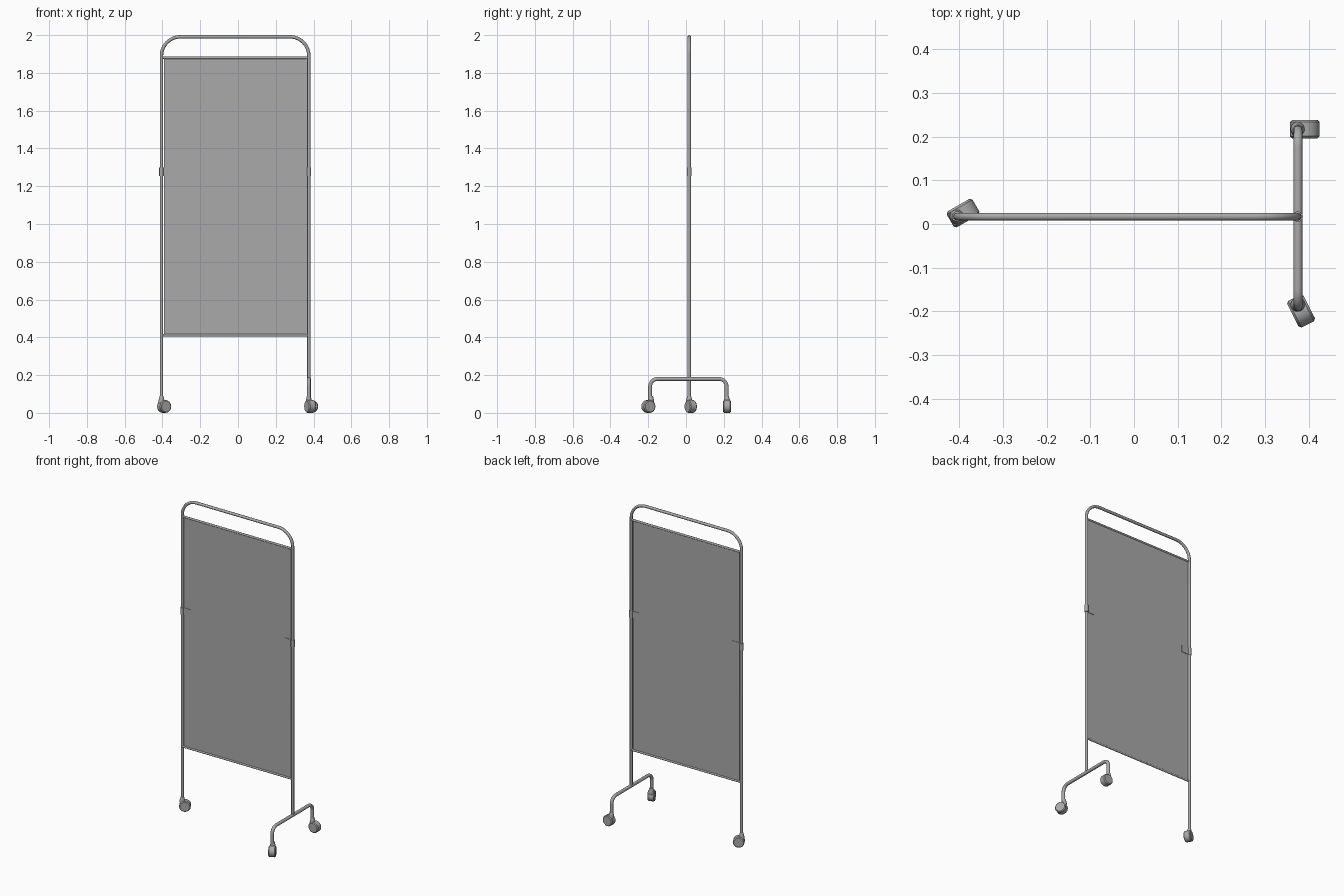
import bpy, bmesh, math
from mathutils import Vector, Matrix

cube = bpy.data.objects.get("Cube")
if cube:
    bpy.data.objects.remove(cube, do_unlink=True)


def make_material(name, value):
    m = bpy.data.materials.new(name)
    m.use_nodes = True
    colour = (value, value, value, 1)
    m.diffuse_color = colour
    m.node_tree.nodes["Principled BSDF"].inputs["Base Color"].default_value = colour
    return m


GREY = make_material("plain grey", 0.4)
Y = 0.017             # plane of the screen
LEFT, RIGHT = -0.405, 0.375


def finish(obj, angle=40):
    obj.data.materials.clear()
    obj.data.materials.append(GREY)
    bpy.ops.object.select_all(action='DESELECT')
    obj.select_set(True)
    bpy.context.view_layer.objects.active = obj
    bpy.ops.object.shade_smooth_by_angle(angle=math.radians(angle))
    return obj


def from_bmesh(name, bm):
    bmesh.ops.recalc_face_normals(bm, faces=bm.faces)
    mesh = bpy.data.meshes.new(name)
    bm.to_mesh(mesh)
    bm.free()
    obj = bpy.data.objects.new(name, mesh)
    bpy.context.collection.objects.link(obj)
    return finish(obj)


def rounded(points, radius, steps=10):
    """Replace the right-angled corners of a path by arcs."""
    pts = [Vector(p) for p in points]
    path = [pts[0]]
    for a, b, c in zip(pts, pts[1:], pts[2:]):
        u, v = (a - b).normalized(), (c - b).normalized()
        centre = b + (u + v) * radius
        for i in range(steps + 1):
            t = math.pi / 2 * i / steps
            path.append(centre - v * radius * math.cos(t) - u * radius * math.sin(t))
    return path + [pts[-1]]


def tube(name, path, radius):
    curve = bpy.data.curves.new(name + "_path", 'CURVE')
    curve.dimensions = '3D'
    curve.bevel_depth = radius
    curve.bevel_resolution = 3
    curve.use_fill_caps = True
    spline = curve.splines.new('POLY')
    spline.points.add(len(path) - 1)
    for point, co in zip(spline.points, path):
        point.co = (*co, 1)
    obj = bpy.data.objects.new(name, curve)
    bpy.context.collection.objects.link(obj)
    bpy.ops.object.select_all(action='DESELECT')
    obj.select_set(True)
    bpy.context.view_layer.objects.active = obj
    bpy.ops.object.convert(target='MESH')
    return finish(bpy.context.object)


def box(name, centre, size):
    bm = bmesh.new()
    bmesh.ops.create_cube(bm, size=1, matrix=Matrix.LocRotScale(Vector(centre), None, Vector(size)))
    return from_bmesh(name, bm)


def lathe(bm, profile, matrix, segments=16):
    """Closed turned solid from (radius, height) pairs about local z."""
    rings = []
    for r, h in profile:
        rings.append([bm.verts.new(matrix @ Vector((r * math.cos(a), r * math.sin(a), h)))
                      for a in (math.tau * i / segments for i in range(segments))])
    for low, high in zip(rings, rings[1:]):
        for i in range(segments):
            j = (i + 1) % segments
            bm.faces.new((low[i], low[j], high[j], high[i]))
    bm.faces.new(rings[0])
    bm.faces.new(rings[-1])


def caster(name, x, y, degrees):
    """Wheel trailing from its stem, with a tapered hood above."""
    bm = bmesh.new()
    place = Matrix.Translation((x, y, 0)) @ Matrix.Rotation(math.radians(degrees), 4, 'Z')
    axle = place @ Matrix.Translation((0.016, 0, 0.034)) @ Matrix.Rotation(math.pi / 2, 4, 'X')
    lathe(bm, [(0.029, -0.021), (0.034, -0.016), (0.034, 0.016), (0.029, 0.021)], axle)
    lathe(bm, [(0.014, 0.045), (0.017, 0.06), (0.014, 0.075), (0.010, 0.09)], place)
    return from_bmesh(name, bm)


# Main frame: one bent tube, short on the side that meets the cross foot
tube("frame_tube", rounded([(LEFT, Y, 0.07), (LEFT, Y, 1.991),
                            (RIGHT, Y, 1.991), (RIGHT, Y, 0.18)], 0.1), 0.009)

# Cross foot
tube("cross_foot", rounded([(RIGHT, -0.19, 0.07), (RIGHT, -0.19, 0.18),
                            (RIGHT, 0.215, 0.18), (RIGHT, 0.215, 0.07)], 0.04, 8), 0.0105)

# Screen sheet and its rods
middle, width = (LEFT + RIGHT) / 2, RIGHT - LEFT
box("screen_sheet", (middle, Y, 1.145), (width - 0.025, 0.004, 1.47))
for name, z in (("top_rod", 1.88), ("bottom_rod", 0.411)):
    tube(name, [(LEFT, Y, z), (RIGHT, Y, z)], 0.0065)

# Clips around both posts, with a thin tab reaching over the sheet
for side, x, inward in (("right", LEFT, 1), ("left", RIGHT, -1)):
    tube(side + "_clip", [(x, Y, 1.255), (x, Y, 1.3)], 0.012)
    box(side + "_clip_tab", (x + inward * 0.03, Y, 1.2775), (0.06, 0.009, 0.045))

# Casters
caster("right_caster", LEFT, Y, 30)
caster("left_front_caster", RIGHT, -0.185, -63)
caster("left_back_caster", RIGHT, 0.217, 0)
